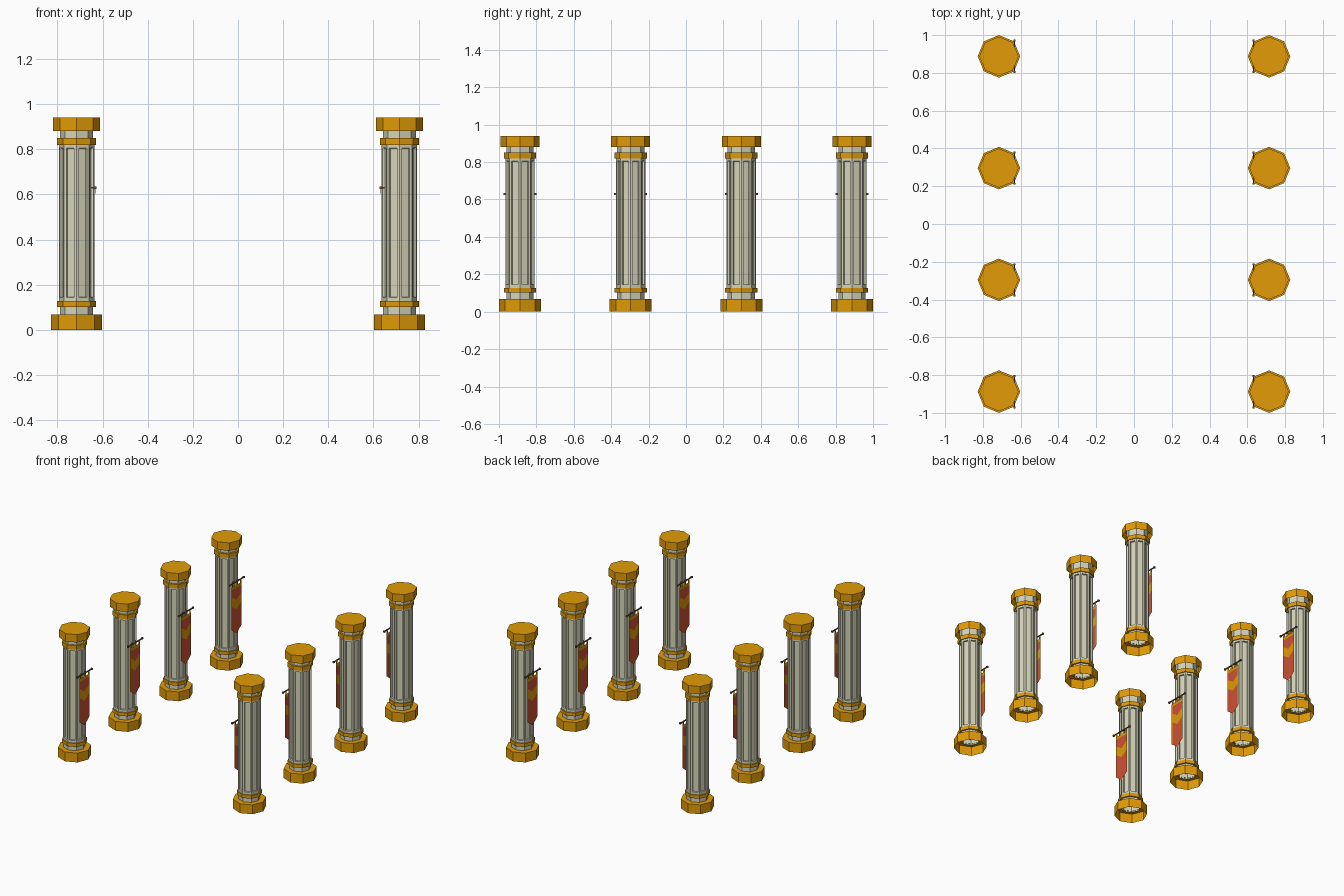
import bpy, bmesh, math
from mathutils import Vector

if "Cube" in bpy.data.objects:
    bpy.data.objects.remove(bpy.data.objects["Cube"])


def material(name, rgb):
    m = bpy.data.materials.new(name)
    m.diffuse_color = (*rgb, 1)
    m.use_nodes = True
    m.node_tree.nodes["Principled BSDF"].inputs["Base Color"].default_value = m.diffuse_color
    return m


GOLD = material("gold", (0.76, 0.33, 0.002))
STONE = material("pale_stone", (0.67, 0.67, 0.50))
RED = material("red_cloth", (0.62, 0.085, 0.035))
WOOD = material("dark_wood", (0.16, 0.085, 0.03))


def finish(bm, name, mats):
    bmesh.ops.recalc_face_normals(bm, faces=bm.faces)
    me = bpy.data.meshes.new(name)
    bm.to_mesh(me)
    bm.free()
    for m in mats:
        me.materials.append(m)
    ob = bpy.data.objects.new(name, me)
    bpy.context.collection.objects.link(ob)
    return ob


def lathe(bm, profile, n=8, closed=False, top=False):
    """Revolve (r, z) points in n flat sides, vertices on the axes."""
    rings = [[bm.verts.new((r * math.cos(2 * math.pi * i / n),
                            r * math.sin(2 * math.pi * i / n), z)) for i in range(n)]
             for r, z in profile]
    pairs = list(zip(rings, rings[1:]))
    if closed:
        pairs.append((rings[-1], rings[0]))
    for a, b in pairs:
        for i in range(n):
            j = (i + 1) % n
            bm.faces.new((a[i], a[j], b[j], b[i]))
    if top:
        bm.faces.new(rings[-1])


def box(bm, centre, size):
    vs = bmesh.ops.create_cube(bm, size=1)["verts"]
    for v in vs:
        v.co = Vector(c + a * s for c, a, s in zip(centre, v.co, size))


def gold_trim():
    # hollow plinth, two thin rings and the hollow capital
    bm = bmesh.new()
    lathe(bm, [(0.1125, 0), (0.1125, 0.069), (0.07, 0.069)])
    for z0, z1 in ((0.102, 0.127), (0.82, 0.85)):
        lathe(bm, [(0.07, z0), (0.086, z0), (0.086, z1), (0.07, z1)], closed=True)
    lathe(bm, [(0.104, 0.882), (0.104, 0.94)], top=True)
    return finish(bm, "gold_trim", [GOLD])


def shaft():
    # open eight-sided stone shaft with one sunken flute per side
    bm = bmesh.new()
    lathe(bm, [(0.073, 0.06), (0.073, 0.115), (0.0785, 0.115), (0.0785, 0.133),
               (0.0785, 0.817), (0.0785, 0.835), (0.073, 0.835), (0.073, 0.935)])
    bmesh.ops.recalc_face_normals(bm, faces=bm.faces)
    sides = [f for f in bm.faces if abs(f.calc_center_median().z - 0.475) < 0.02]
    bmesh.ops.inset_individual(bm, faces=sides, thickness=0.016, depth=0)
    bmesh.ops.inset_individual(bm, faces=sides, thickness=0.003, depth=-0.01)
    return finish(bm, "fluted_shaft", [STONE])


FLAG_X, HALF = 0.082, 0.058


def banner():
    # cloth with gold hem, broad chevron and a pointed lower edge
    bm = bmesh.new()
    rows = [(0.605, 0.605, 1), (0.585, 0.585, 0), (0.535, 0.495, 1),
            (0.465, 0.425, 0), (0.29, 0.245, 0)]
    ys = (-HALF, -HALF + 0.007, 0, HALF - 0.007, HALF)
    grid = [[bm.verts.new((FLAG_X, y, zc + (ze - zc) * abs(y) / HALF)) for y in ys]
            for ze, zc, _ in rows]
    for k in range(len(rows) - 1):
        for c in range(4):
            f = bm.faces.new((grid[k][c], grid[k][c + 1], grid[k + 1][c + 1], grid[k + 1][c]))
            f.material_index = 1 if c in (0, 3) else rows[k][2]
    bmesh.ops.solidify(bm, geom=bm.faces[:], thickness=0.001)
    return finish(bm, "banner", [RED, GOLD])


def banner_loops():
    # small straps between rod and cloth
    bm = bmesh.new()
    for y in (-0.048, 0, 0.048):
        box(bm, (FLAG_X, y, 0.618), (0.002, 0.014, 0.03))
    return finish(bm, "banner_loops", [GOLD])


def banner_rod():
    # rod with end knobs and brackets into the shaft
    bm = bmesh.new()
    box(bm, (FLAG_X, 0, 0.63), (0.007, 0.16, 0.007))
    for y in (-0.083, 0.083):
        box(bm, (FLAG_X, y, 0.63), (0.012, 0.01, 0.012))
    for y in (-0.02, 0.02):
        box(bm, (0.074, y, 0.63), (0.016, 0.006, 0.006))
    return finish(bm, "banner_rod", [WOOD])


# two facing rows of four columns, banners towards the middle
parts = [gold_trim(), shaft(), banner(), banner_loops(), banner_rod()]
for side in (-1, 1):
    for k in range(4):
        for p in parts:
            ob = bpy.data.objects.new(p.name, p.data)
            ob.location = (side * 0.715, -0.8875 + k * 0.59167, 0)
            ob.rotation_euler.z = math.pi if side > 0 else 0
            bpy.context.collection.objects.link(ob)
for p in parts:
    bpy.data.objects.remove(p)
